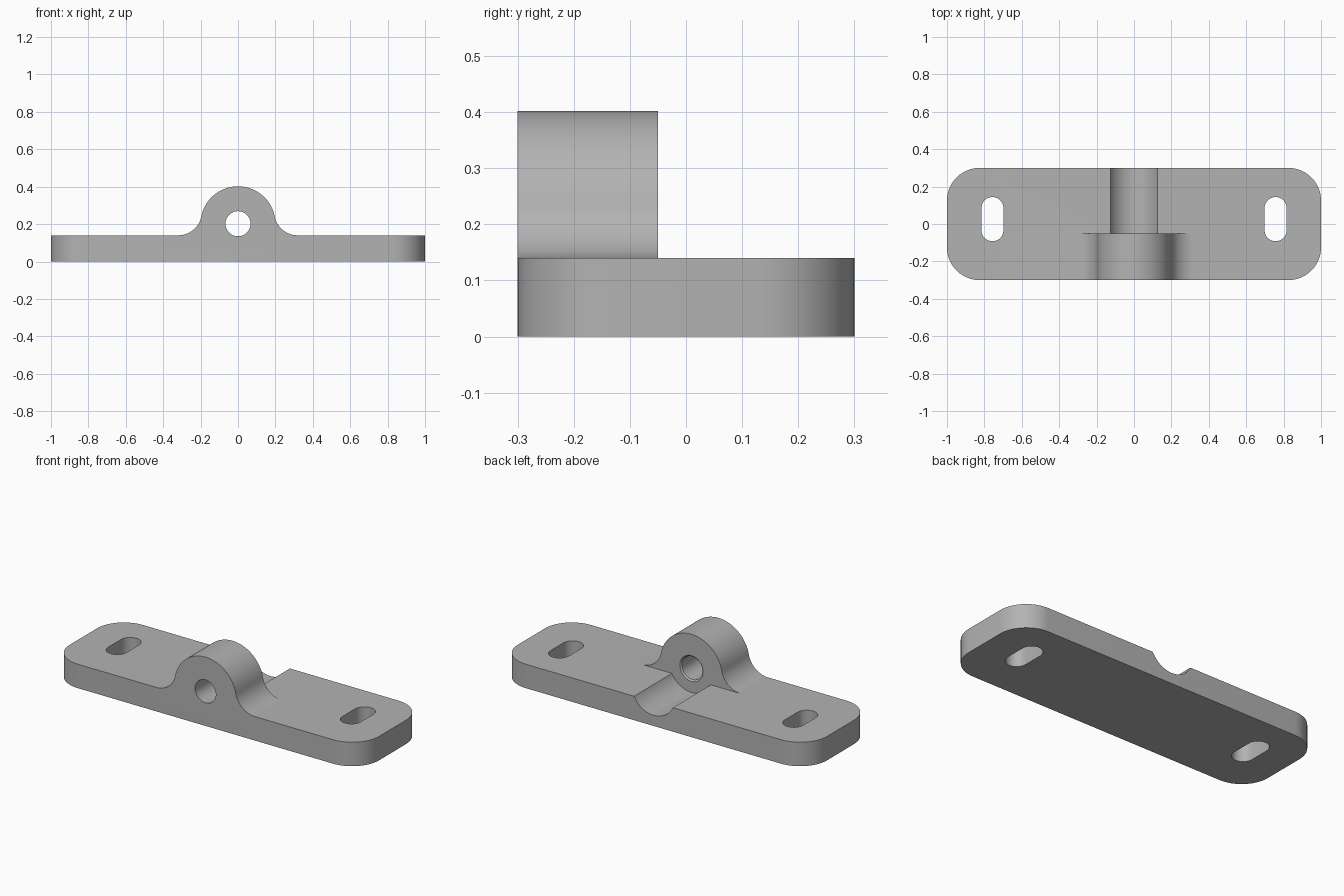
import bpy, bmesh
from math import cos, sin, pi, atan2, sqrt, radians
from mathutils import Matrix

if "Cube" in bpy.data.objects:
    bpy.data.objects.remove(bpy.data.objects["Cube"], do_unlink=True)

LENGTH, DEPTH, THICK, CORNER = 2.0, 0.6, 0.14, 0.175
FRONT, LUG_BACK = -0.3, -0.05
AXIS_Z, LUG_R, BORE_R, GROOVE_R, FILLET_R = 0.202, 0.2, 0.067, 0.14, 0.125

grey = bpy.data.materials.new("machined grey")
grey.use_nodes = True
colour = (0.45, 0.45, 0.45, 1)
grey.diffuse_color = colour
grey.node_tree.nodes["Principled BSDF"].inputs["Base Color"].default_value = colour


def arc(cx, cy, r, start, end, n=16):
    """Points along an arc, angles in radians."""
    steps = [start + (end - start) * i / n for i in range(n + 1)]
    return [(cx + r * cos(a), cy + r * sin(a)) for a in steps]


def rounded_rect(cx, cy, w, d, r, n=16):
    pts = []
    for k, (sx, sy) in enumerate([(1, 1), (-1, 1), (-1, -1), (1, -1)]):
        pts += arc(cx + sx * (w / 2 - r), cy + sy * (d / 2 - r), r,
                   k * pi / 2, (k + 1) * pi / 2, n)
    return pts


def prism(name, outline, low, high, along_y=False):
    """Extrude an outline upwards, or an x-z outline along y."""
    bm = bmesh.new()
    place = (lambda p: (p[0], low, p[1])) if along_y else (lambda p: (p[0], p[1], low))
    face = bm.faces.new([bm.verts.new(place(p)) for p in outline])
    grown = bmesh.ops.extrude_face_region(bm, geom=[face])
    move = (0, high - low, 0) if along_y else (0, 0, high - low)
    bmesh.ops.translate(bm, vec=move,
                        verts=[v for v in grown["geom"] if isinstance(v, bmesh.types.BMVert)])
    bmesh.ops.remove_doubles(bm, verts=bm.verts, dist=1e-5)
    return finish(name, bm)


def cone_y(name, r_front, r_back, y0, y1):
    """Round cutter on the bore axis."""
    bm = bmesh.new()
    matrix = (Matrix.Translation((0, (y0 + y1) / 2, AXIS_Z))
              @ Matrix.Rotation(radians(-90), 4, "X"))
    bmesh.ops.create_cone(bm, cap_ends=True, segments=64, radius1=r_front,
                          radius2=r_back, depth=y1 - y0, matrix=matrix)
    return finish(name, bm)


def finish(name, bm):
    bmesh.ops.recalc_face_normals(bm, faces=bm.faces)
    mesh = bpy.data.meshes.new(name)
    bm.to_mesh(mesh)
    bm.free()
    mesh.materials.append(grey)
    obj = bpy.data.objects.new(name, mesh)
    bpy.context.collection.objects.link(obj)
    return obj


def combine(target, tool, operation):
    mod = target.modifiers.new(tool.name, "BOOLEAN")
    mod.operation, mod.object, mod.solver = operation, tool, "EXACT"
    bpy.context.view_layer.objects.active = target
    bpy.ops.object.modifier_apply(modifier=mod.name)
    bpy.data.objects.remove(tool, do_unlink=True)


# Base plate with rounded corners
bracket = prism("bracket_plate", rounded_rect(0, 0, LENGTH, DEPTH, CORNER), 0, THICK)

# Round lug, blended into the plate by tangent fillets
rise = THICK + FILLET_R - AXIS_Z
foot = sqrt((LUG_R + FILLET_R) ** 2 - rise ** 2)
tilt = atan2(rise, foot)
fillet = arc(foot, THICK + FILLET_R, FILLET_R, -pi / 2, tilt - pi, 14)
crown = arc(0, AXIS_Z, LUG_R, tilt, pi - tilt, 40)
left_fillet = [(-x, z) for x, z in reversed(fillet)]
root = [(-foot, THICK / 3), (foot, THICK / 3)]
lug = prism("lug", fillet + crown[1:-1] + left_fillet + root, FRONT, LUG_BACK, True)
combine(bracket, lug, "UNION")

# Trough behind the lug, bore through it, and the bore's rear chamfer
combine(bracket, cone_y("trough_cutter", GROOVE_R, GROOVE_R, LUG_BACK, 0.4), "DIFFERENCE")
combine(bracket, cone_y("bore_cutter", BORE_R, BORE_R, -0.4, 0.1), "DIFFERENCE")
combine(bracket, cone_y("chamfer_cutter", BORE_R - 0.002, BORE_R + 0.018,
                        LUG_BACK - 0.01, LUG_BACK + 0.01), "DIFFERENCE")

# Mounting slots
for side in (-1, 1):
    slot = prism("slot_cutter", rounded_rect(side * 0.757, 0.026, 0.118, 0.236, 0.059, 12),
                 -0.1, 0.3)
    combine(bracket, slot, "DIFFERENCE")

# Smooth curved walls, keep the edges crisp
bpy.ops.object.select_all(action="DESELECT")
bracket.select_set(True)
bpy.context.view_layer.objects.active = bracket
bpy.ops.object.shade_smooth_by_angle(angle=radians(25))
